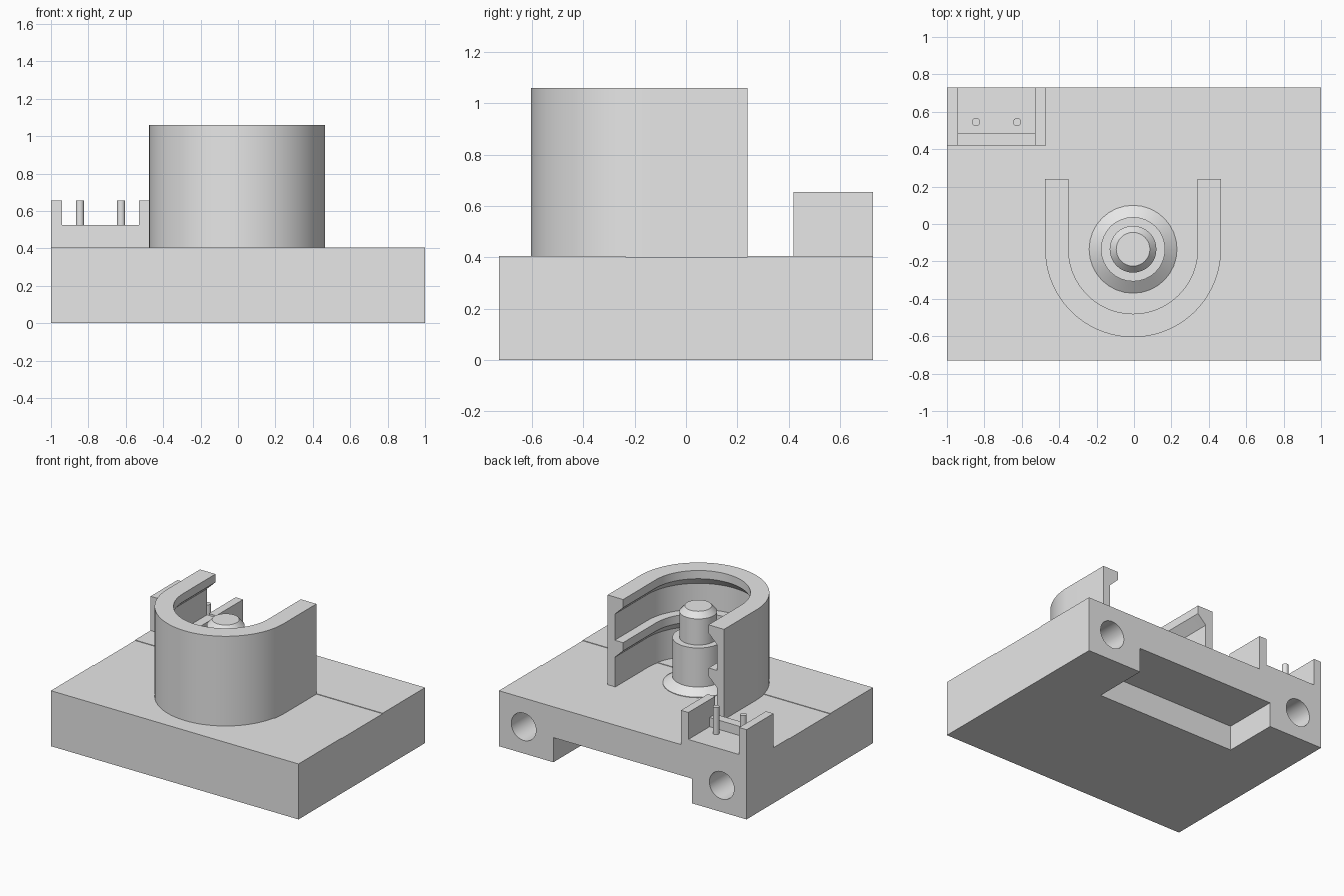
import bpy
import bmesh
from math import cos, sin, pi, radians
from mathutils import Matrix, Vector

if "Cube" in bpy.data.objects:
    bpy.data.objects.remove(bpy.data.objects["Cube"], do_unlink=True)

grey = bpy.data.materials.new("light_grey")
grey.use_nodes = True
grey.diffuse_color = (0.8, 0.8, 0.8, 1)
grey.node_tree.nodes["Principled BSDF"].inputs["Base Color"].default_value = (0.8, 0.8, 0.8, 1)

TOP = 0.405            # top of the base
SUNK = TOP - 0.015     # where parts sink into the base
AXIS = Vector((-0.005, -0.135, 0))


def finish(bm, name):
    bmesh.ops.recalc_face_normals(bm, faces=bm.faces)
    mesh = bpy.data.meshes.new(name)
    bm.to_mesh(mesh)
    bm.free()
    mesh.materials.append(grey)
    obj = bpy.data.objects.new(name, mesh)
    bpy.context.collection.objects.link(obj)
    return obj


def activate(obj):
    bpy.ops.object.select_all(action="DESELECT")
    obj.select_set(True)
    bpy.context.view_layer.objects.active = obj


def smooth(obj):
    activate(obj)
    bpy.ops.object.shade_smooth_by_angle(angle=radians(30))


def prism(name, profile, x0, x1):
    """Extrude a (y, z) outline along x."""
    bm = bmesh.new()
    face = bm.faces.new([bm.verts.new((x0, y, z)) for y, z in profile])
    out = bmesh.ops.extrude_face_region(bm, geom=[face])
    moved = [v for v in out["geom"] if isinstance(v, bmesh.types.BMVert)]
    bmesh.ops.translate(bm, verts=moved, vec=(x1 - x0, 0, 0))
    return finish(bm, name)


def box(name, x0, x1, y0, y1, z0, z1):
    return prism(name, [(y0, z0), (y1, z0), (y1, z1), (y0, z1)], x0, x1)


def cylinder(name, centre, radius, length, turn, segments):
    bm = bmesh.new()
    bmesh.ops.create_cone(bm, cap_ends=True, segments=segments, radius1=radius,
                          radius2=radius, depth=length,
                          matrix=Matrix.Translation(centre) @ Matrix.Rotation(turn, 4, "X"))
    return finish(bm, name)


def cut(obj, cutter):
    cutter.hide_render = True
    mod = obj.modifiers.new("cut", "BOOLEAN")
    mod.operation, mod.solver, mod.object = "DIFFERENCE", "EXACT", cutter
    activate(obj)
    bpy.ops.object.modifier_apply(modifier=mod.name)
    bpy.data.objects.remove(cutter, do_unlink=True)


# Base block with a very shallow channel across the top
low = TOP - 0.004
base = prism("base_block", [(-0.73, 0), (0.73, 0), (0.73, TOP), (0.24, TOP),
                            (0.24, low), (-0.235, low), (-0.235, TOP), (-0.73, TOP)], -1, 1)

# Notch under the back edge and two screw holes in the back face
cut(base, box("notch_cutter", -0.56, 0.56, 0.325, 0.9, -0.1, 0.18))
for side in (-1, 1):
    cut(base, cylinder("hole_cutter", (side * 0.8, 0.48, 0.195), 0.1, 0.7, pi / 2, 40))
smooth(base)

# U-shaped wall: one cross-section (radius, z) swept along leg, arc, leg
section = [(0.47, SUNK), (0.47, 1.06), (0.345, 1.06), (0.345, 1.0), (0.412, 0.935),
           (0.412, 0.745), (0.345, 0.745), (0.345, 0.685), (0.412, 0.62), (0.412, SUNK)]
ARC = 48
bm = bmesh.new()
rings = []
for i in range(-1, ARC + 2):
    a = -pi * min(max(i, 0), ARC) / ARC
    leg_end = i < 0 or i > ARC
    rings.append([bm.verts.new((AXIS.x + r * cos(a),
                                0.24 if leg_end else AXIS.y + r * sin(a), z))
                  for r, z in section])
n = len(section)
for one, two in zip(rings, rings[1:]):
    for j in range(n):
        k = (j + 1) % n
        bm.faces.new((one[j], one[k], two[k], two[j]))
bm.faces.new(rings[0])
bm.faces.new(rings[-1])
smooth(finish(bm, "u_wall"))

# Stepped centre post: revolved outline
outline = [(0, SUNK), (0.235, SUNK), (0.235, TOP), (0.172, 0.45), (0.172, 0.735),
           (0.125, 0.735), (0.125, 0.925), (0.09, 0.965), (0, 0.965)]
bm = bmesh.new()
verts = [bm.verts.new((AXIS.x + r, AXIS.y, z)) for r, z in outline]
edges = [bm.edges.new(pair) for pair in zip(verts, verts[1:])]
bmesh.ops.spin(bm, geom=verts + edges, cent=AXIS, axis=(0, 0, 1),
               angle=2 * pi, steps=32, use_duplicate=False)
bmesh.ops.remove_doubles(bm, verts=bm.verts, dist=0.0005)
smooth(finish(bm, "centre_post"))

# Connector at the back corner: stepped floor, two side walls, two pins
prism("connector_floor", [(0.42, SUNK), (0.73, SUNK), (0.73, 0.458), (0.485, 0.458),
                          (0.485, 0.525), (0.42, 0.525)], -0.94, -0.53)
for name, x in (("connector_outer_wall", -1), ("connector_inner_wall", -0.53)):
    box(name, x, x + 0.06, 0.42, 0.73, SUNK, 0.655)
for x in (-0.845, -0.625):
    smooth(cylinder("connector_pin", (x, 0.545, 0.55), 0.022, 0.21, 0, 16))
